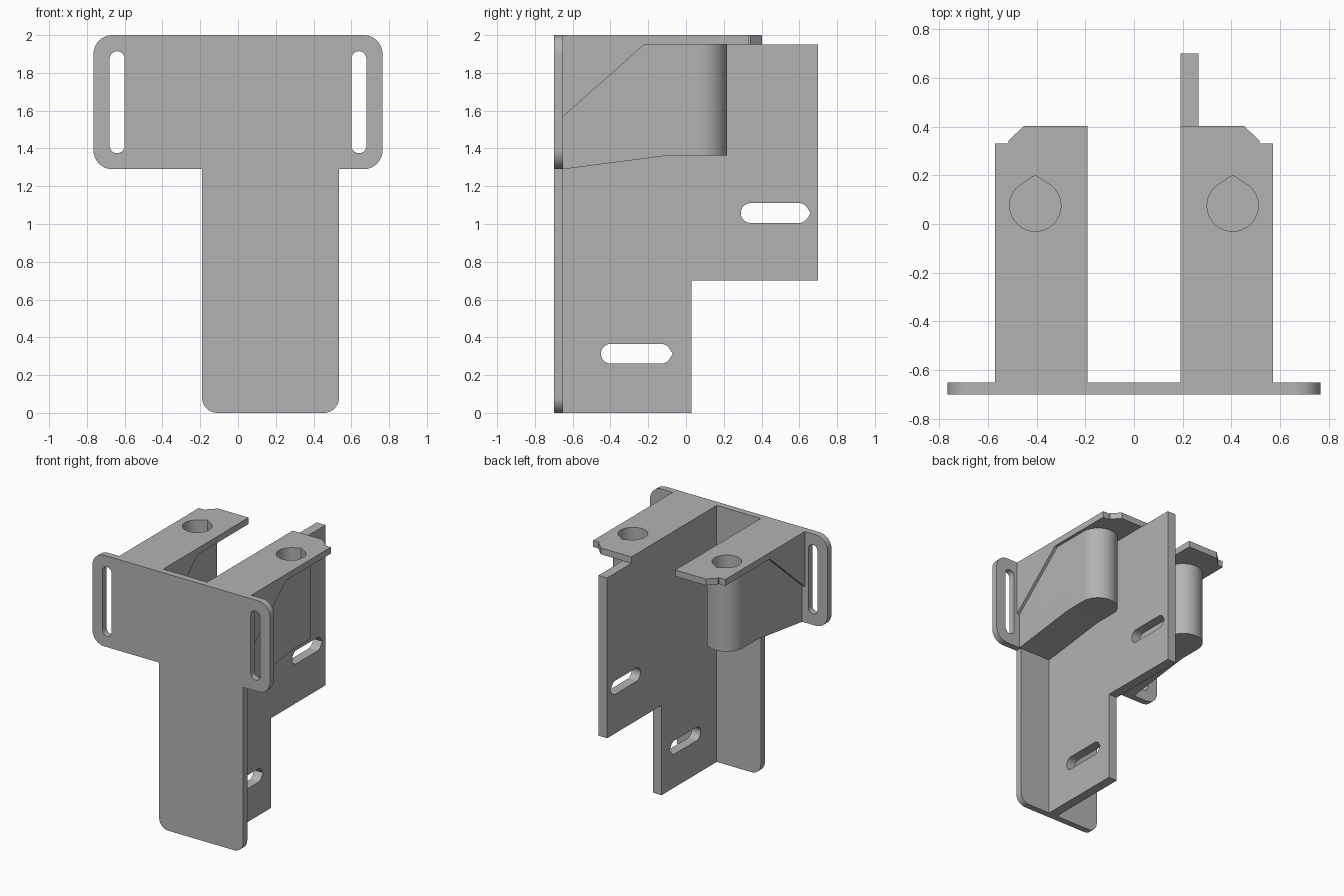
import bpy
import bmesh
from math import pi, cos, sin, acos
from mathutils import Vector

cube = bpy.data.objects.get("Cube")
if cube:
    bpy.data.objects.remove(cube, do_unlink=True)

grey = bpy.data.materials.new("plain grey")
grey.use_nodes = True
grey.diffuse_color = (0.45, 0.45, 0.45, 1)
grey.node_tree.nodes["Principled BSDF"].inputs["Base Color"].default_value = grey.diffuse_color

# Ways to lay a flat outline (u, v) with depth w into space
FRONT = lambda u, v, w: (u, w, v)
SIDE = lambda u, v, w: (w, u, v)
TOP = lambda u, v, w: (u, v, w)


def arc(cx, cy, r, a, b, n=10):
    return [(cx + r * cos(a + (b - a) * i / n), cy + r * sin(a + (b - a) * i / n)) for i in range(n + 1)]


def rounded(corners):
    """Outline from (x, y, radius) corners; each radius rounds its corner."""
    out = []
    for i, (x, y, r) in enumerate(corners):
        p = Vector((x, y))
        if r == 0:
            out.append((x, y))
            continue
        to_prev = (Vector(corners[i - 1][:2]) - p).normalized()
        to_next = (Vector(corners[(i + 1) % len(corners)][:2]) - p).normalized()
        centre = p + (to_prev + to_next) * r
        for k in range(11):
            t = k / 10 * pi / 2
            q = centre - to_next * r * cos(t) - to_prev * r * sin(t)
            out.append((q.x, q.y))
    return out


def teardrop(cx, cy, r, stretch=0):
    """Round hole with a point towards +u, optionally stretched towards -u."""
    tip = 1.19
    a = acos(1 / tip)
    return ([(cx + r * tip, cy)] + arc(cx, cy, r, a, pi / 2)
            + arc(cx - stretch, cy, r, pi / 2, pi * 1.5, 24)[0 if stretch else 1:None if stretch else -1]
            + arc(cx, cy, r, pi * 1.5, 2 * pi - a))


def prism(name, outlines, low, high, place):
    """Extrude a filled outline, with any further outlines as holes."""
    curve = bpy.data.curves.new(name, "CURVE")
    curve.dimensions = "2D"
    curve.fill_mode = "BOTH"
    curve.extrude = (high - low) / 2
    for points in outlines:
        spline = curve.splines.new("POLY")
        spline.points.add(len(points) - 1)
        for sp, (u, v) in zip(spline.points, points):
            sp.co = (u, v, 0, 1)
        spline.use_cyclic_u = True
    temp = bpy.data.objects.new(name + "_outline", curve)
    bpy.context.collection.objects.link(temp)
    bpy.context.view_layer.update()
    mesh = bpy.data.meshes.new_from_object(temp.evaluated_get(bpy.context.evaluated_depsgraph_get()))
    bpy.data.objects.remove(temp, do_unlink=True)
    bm = bmesh.new()
    bm.from_mesh(mesh)
    for v in bm.verts:
        v.co = place(v.co.x, v.co.y, v.co.z + (low + high) / 2)
    bmesh.ops.remove_doubles(bm, verts=bm.verts, dist=1e-5)
    bmesh.ops.recalc_face_normals(bm, faces=bm.faces)
    bm.to_mesh(mesh)
    bm.free()
    mesh.materials.clear()
    mesh.materials.append(grey)
    obj = bpy.data.objects.new(name, mesh)
    bpy.context.collection.objects.link(obj)
    return obj


def cut(obj, cutters):
    for c in cutters:
        mod = obj.modifiers.new("cut", "BOOLEAN")
        mod.operation = "DIFFERENCE"
        mod.solver = "EXACT"
        mod.object = c
    bpy.context.view_layer.update()
    mesh = bpy.data.meshes.new_from_object(obj.evaluated_get(bpy.context.evaluated_depsgraph_get()))
    obj.modifiers.clear()
    obj.data = mesh
    for c in cutters:
        bpy.data.objects.remove(c, do_unlink=True)


# Front plate: wide head with two upright slots, narrower off-centre stem
plate = rounded([(-0.19, 0, 0.08), (0.535, 0, 0.08), (0.535, 1.29, 0), (0.765, 1.29, 0.1),
                 (0.765, 2, 0.1), (-0.765, 2, 0.1), (-0.765, 1.29, 0.1), (-0.19, 1.29, 0)])
slots = [arc(x, 1.875, 0.04, 0, pi) + arc(x, 1.415, 0.04, pi, 2 * pi) for x in (-0.64, 0.64)]
parts = [prism("front_plate", [plate] + slots, -0.70, -0.65, FRONT)]

# Upright side web with two pointed slots
web = [(-0.65, 0), (0.03, 0), (0.03, 0.70), (0.70, 0.70), (0.70, 1.95), (-0.65, 1.95)]
parts.append(prism("side_web", [web, teardrop(0.5975, 1.058, 0.0525, 0.255),
                                teardrop(-0.1325, 0.313, 0.0525, 0.265)], 0.19, 0.265, SIDE))

# Two mirrored arms
for s, label in ((1, "left"), (-1, "right")):
    hole = [(s * (0.405 + v), u) for u, v in teardrop(0.075, 0, 0.105)]

    # Top shelf with notched outer corner
    shelf = [(0.19, -0.65), (0.57, -0.65), (0.57, 0.33), (0.515, 0.33),
             (0.515, 0.342), (0.452, 0.402), (0.19, 0.402)]
    parts.append(prism(label + "_shelf", [[(s * x, y) for x, y in shelf], hole], 1.95, 2.0, TOP))

    # Socket body: round back end, sloped underside, blind hole
    body = [(0.263, -0.65), (0.547, -0.65)] + arc(0.405, 0.075, 0.142, 0, pi, 32)
    socket = prism(label + "_socket", [[(s * x, y) for x, y in body]], 1.29, 1.95, TOP)
    under = prism("under_cutter", [[(-0.65, 1.29), (-0.65, 1.2), (0.5, 1.2), (0.5, 1.362), (-0.1, 1.362)]],
                  -0.9, 0.9, SIDE)
    pit = prism("hole_cutter", [hole], 1.42, 2.1, TOP)
    cut(socket, [under, pit])
    parts.append(socket)

    # Triangular brace under the shelf
    low, high = sorted((s * 0.19, s * 0.57))
    parts.append(prism(label + "_brace", [[(-0.65, 1.57), (-0.22, 1.95), (-0.65, 1.95)]], low, high, SIDE))

bpy.ops.object.select_all(action="DESELECT")
for p in parts:
    p.select_set(True)
bpy.context.view_layer.objects.active = parts[0]
bpy.ops.object.shade_smooth_by_angle(angle=0.5)
